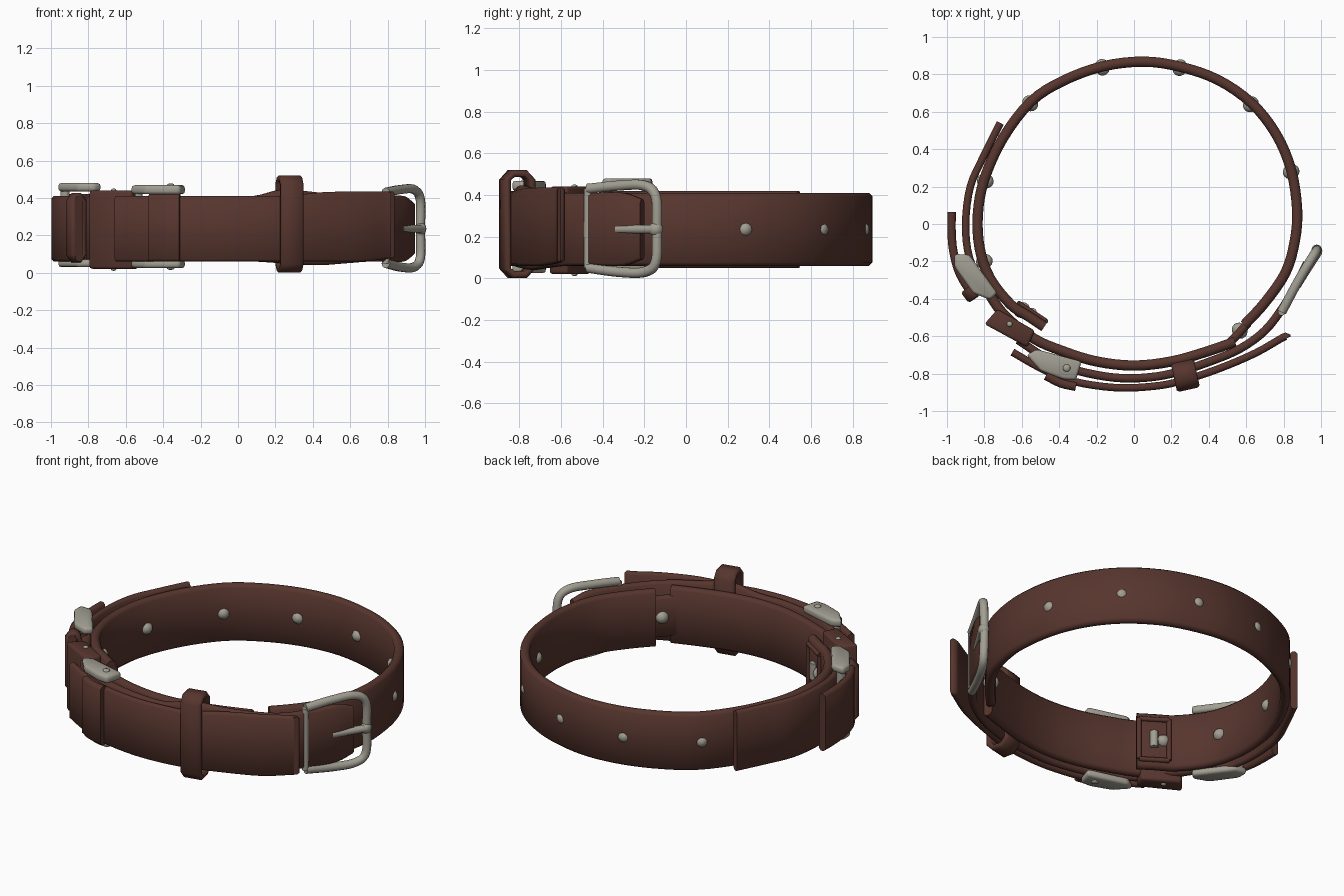
import bpy, bmesh, math
from mathutils import Vector

if "Cube" in bpy.data.objects:
    bpy.data.objects.remove(bpy.data.objects["Cube"])

def material(name, rgb):
    m = bpy.data.materials.new(name)
    m.diffuse_color = (*rgb, 1)
    m.use_nodes = True
    m.node_tree.nodes["Principled BSDF"].inputs["Base Color"].default_value = m.diffuse_color
    return m

LEATHER = material("brown leather", (0.095, 0.036, 0.027))
METAL = material("dull metal", (0.36, 0.345, 0.29))

def finish(name, bm, mat, angle=50):
    bmesh.ops.recalc_face_normals(bm, faces=bm.faces)
    me = bpy.data.meshes.new(name)
    bm.to_mesh(me)
    bm.free()
    me.materials.append(mat)
    ob = bpy.data.objects.new(name, me)
    bpy.context.collection.objects.link(ob)
    bpy.ops.object.select_all(action='DESELECT')
    ob.select_set(True)
    bpy.context.view_layer.objects.active = ob
    bpy.ops.object.shade_smooth_by_angle(angle=math.radians(angle))
    return ob

def spline(pts, steps, closed=False):
    """Catmull-Rom through equal-length tuples."""
    pts = [Vector(p) for p in pts]
    n = len(pts)
    get = (lambda i: pts[i % n]) if closed else (
        lambda i: pts[i] if 0 <= i < n else (2 * pts[0] - pts[1] if i < 0 else 2 * pts[-1] - pts[-2]))
    out = []
    for i in range(n if closed else n - 1):
        a, b, c, d = (get(i + k) for k in (-1, 0, 1, 2))
        for s in range(steps):
            t = s / steps
            out.append(0.5 * (2 * b + (c - a) * t + (2 * a - 5 * b + 4 * c - d) * t * t
                              + (3 * b - a - 3 * c + d) * t ** 3))
    if not closed:
        out.append(pts[-1])
    return out

def sweep(name, path, section, side, mat, closed=False):
    """Sweep section(i) -> [(across, along side)] on a path, side vector fixed."""
    bm = bmesh.new()
    n, rings = len(path), []
    for i, p in enumerate(path):
        a = path[(i - 1) % n] if closed or i else p
        b = path[(i + 1) % n] if closed or i < n - 1 else p
        w = Vector(side)
        nrm = (b - a).cross(w).normalized()
        rings.append([bm.verts.new(p + nrm * u + w * v) for u, v in section(i)])
    k = len(rings[0])
    for i in range(n if closed else n - 1):
        r, q = rings[i], rings[(i + 1) % n]
        for j in range(k):
            bm.faces.new((r[j], r[(j + 1) % k], q[(j + 1) % k], q[j]))
    if not closed:
        bm.faces.new(rings[0])
        bm.faces.new(rings[-1])
    return finish(name, bm, mat)

def band(t, h):
    """Strap cross-section: thickness t, half width h, chamfered corners."""
    u, c = t / 2, t * 0.3
    return [(u, c - h), (u, h - c), (u - c, h), (c - u, h), (-u, h - c), (-u, c - h), (c - u, -h), (u - c, -h)]

def strap(name, pts, thick=0.045, lo=0.06, hi=0.41, steps=4):
    """Upright strap along plan points (x, y) or (x, y, low, high)."""
    s = spline([p if len(p) == 4 else (*p, lo, hi) for p in pts], steps)
    path = [Vector((p[0], p[1], (p[2] + p[3]) / 2)) for p in s]
    return sweep(name, path, lambda i: band(thick, (s[i][3] - s[i][2]) / 2), (0, 0, 1), LEATHER)

def loop(name, centre, tangent, depth, lo, hi, width, thick=0.035):
    """Leather band wrapped round the strap."""
    t = Vector((*tangent, 0)).normalized()
    r = Vector((t.y, -t.x, 0))
    c = Vector((*centre, (lo + hi) / 2))
    d, h = (depth - thick) / 2, (hi - lo - thick) / 2
    k = 0.03
    corners = [(-d, k - h), (-d, h - k), (k - d, h), (d - k, h), (d, h - k), (d, k - h), (d - k, -h), (k - d, -h)]
    path = [c + r * u + Vector((0, 0, v)) for u, v in corners]
    return sweep(name, path, lambda i: band(thick, width / 2), t, LEATHER, True)

def prism(name, plan, lo, hi, mat, bevel=0.015):
    bm = bmesh.new()
    f = bm.faces.new([bm.verts.new((x, y, lo)) for x, y in plan])
    up = bmesh.ops.extrude_face_region(bm, geom=[f])['geom']
    bmesh.ops.translate(bm, vec=(0, 0, hi - lo), verts=[g for g in up if isinstance(g, bmesh.types.BMVert)])
    bmesh.ops.bevel(bm, geom=bm.edges[:], offset=bevel, segments=2, affect='EDGES', profile=0.5)
    return finish(name, bm, mat)

def tube(name, pts, radius, steps=5, closed=False):
    cu = bpy.data.curves.new(name, 'CURVE')
    cu.dimensions = '3D'
    cu.bevel_depth, cu.bevel_resolution, cu.use_fill_caps = radius, 3, True
    path = spline(pts, steps, closed)
    sp = cu.splines.new('POLY')
    sp.points.add(len(path) - 1)
    sp.use_cyclic_u = closed
    for q, p in zip(sp.points, path):
        q.co = (*p, 1)
    tmp = bpy.data.objects.new(name + "_path", cu)
    bpy.context.collection.objects.link(tmp)
    me = bpy.data.meshes.new_from_object(tmp.evaluated_get(bpy.context.evaluated_depsgraph_get()))
    bpy.data.objects.remove(tmp)
    bm = bmesh.new()
    bm.from_mesh(me)
    return finish(name, bm, METAL)

def rivet(name, pos, normal, radius=0.04, depth=0.045):
    bm = bmesh.new()
    bmesh.ops.create_uvsphere(bm, u_segments=16, v_segments=8, radius=1)
    q = Vector(normal).to_track_quat('Z', 'Y')
    for v in bm.verts:
        v.co = q @ Vector((v.co.x * radius, v.co.y * radius, v.co.z * depth)) + Vector(pos)
    return finish(name, bm, METAL, 80)

# main strap round the back, and its inner lining at the front
strap("main_strap", [(0.59, -0.54), (0.70, -0.42), (0.81, -0.26), (0.86, -0.09), (0.872, 0.08), (0.84, 0.29),
                     (0.76, 0.48), (0.63, 0.645), (0.45, 0.77), (0.25, 0.84), (0.05, 0.868), (-0.17, 0.842),
                     (-0.38, 0.765), (-0.55, 0.655), (-0.70, 0.46), (-0.80, 0.24), (-0.835, 0.05),
                     (-0.825, -0.13), (-0.77, -0.29), (-0.66, -0.43), (-0.57, -0.49), (-0.48, -0.55)], 0.055)
strap("inner_front_strap", [(-0.80, -0.33), (-0.70, -0.48), (-0.54, -0.61), (-0.38, -0.68), (-0.2, -0.735),
                            (0, -0.757), (0.2, -0.735), (0.38, -0.685), (0.54, -0.63)], 0.055)
strap("gap_tab", [(0.50, -0.645), (0.555, -0.59), (0.61, -0.53)], 0.045, 0.11, 0.36)

# layered front straps
strap("middle_front_strap", [(-0.62, -0.62), (-0.45, -0.73), (-0.3, -0.785), (-0.1, -0.822), (0.08, -0.82, 0.06, 0.41),
                             (0.24, -0.79, 0.05, 0.445), (0.42, -0.73, 0.04, 0.43), (0.57, -0.665, 0.05, 0.42),
                             (0.70, -0.57), (0.80, -0.44), (0.88, -0.30), (0.925, -0.21, 0.09, 0.38)])
strap("outer_front_strap", [(-0.65, -0.685), (-0.5, -0.77), (-0.33, -0.84), (-0.1, -0.875), (0.1, -0.868),
                            (0.25, -0.84), (0.45, -0.775, 0.06, 0.43), (0.65, -0.69, 0.06, 0.435),
                            (0.80, -0.605, 0.075, 0.435), (0.82, -0.61, 0.08, 0.435)], 0.04)
strap("front_buckle_fold", [(-0.47, -0.81), (-0.39, -0.85), (-0.31, -0.868)], 0.05, 0.06, 0.42)

# left side straps
strap("left_outer_strap", [(-0.715, 0.54), (-0.80, 0.37), (-0.875, 0.2), (-0.90, 0.0), (-0.88, -0.18), (-0.80, -0.36)],
      0.04, 0.05, 0.42)
strap("left_tab", [(-0.975, 0.065), (-0.975, -0.05), (-0.965, -0.15), (-0.93, -0.27), (-0.85, -0.40)], 0.045)

# keepers
loop("front_keeper", (0.275, -0.81), (1, 0.22), 0.155, 0.0, 0.52, 0.125)
loop("left_keeper", (-0.865, -0.365), (0.6, -0.8), 0.10, 0.05, 0.43, 0.07)
prism("corner_keeper", [(-0.80, -0.535), (-0.73, -0.455), (-0.53, -0.57), (-0.57, -0.66)], 0.02, 0.44, LEATHER)
for z in (0.02, 0.44):
    rivet("corner_keeper_rivet", (-0.665, -0.535, z), (0, 0, 1), 0.015, 0.01)

# stitched frame and metal stud on the inner tail
T, N = Vector((0.83, -0.55, 0)), Vector((0.55, 0.83, 0))
mid = Vector((-0.56, -0.497, 0.235)) + N * 0.03
frame = [mid + T * a + Vector((0, 0, b)) for a, b in ((-.085, -.13), (.085, -.13), (.085, .13), (-.085, .13))]
for a, b in zip(frame, frame[1:] + frame[:1]):
    bar = tube("tail_frame_bar", [a, b], 0.014, 1)
    bar.data.materials[0] = LEATHER
tube("tail_stud", [mid + Vector((0, 0, -0.05)), mid + Vector((0, 0, 0.05))], 0.024, 1)

# right buckle: rounded frame, hinge bar and tongue
tube("right_buckle_frame", [(0.79, -0.47, 0.43), (0.87, -0.32, 0.445), (0.94, -0.20, 0.445), (0.975, -0.145, 0.39),
                            (0.975, -0.14, 0.235), (0.975, -0.145, 0.08), (0.94, -0.20, 0.03), (0.87, -0.32, 0.03),
                            (0.79, -0.47, 0.05)], 0.025)
tube("right_buckle_bar", [(0.79, -0.47, 0.05), (0.79, -0.47, 0.43)], 0.02, 1)
tube("right_buckle_tongue", [(0.87, -0.33, 0.235), (0.93, -0.235, 0.235), (0.985, -0.15, 0.235)], 0.022)
rivet("tongue_tip", (0.977, -0.145, 0.235), (1, 0, 0), 0.035, 0.03)

# two side-plate buckles on the left and front
left_plan = [(-0.96, -0.16), (-0.88, -0.165), (-0.73, -0.37), (-0.77, -0.405), (-0.86, -0.37), (-0.96, -0.23)]
front_plan = [(-0.575, -0.70), (-0.52, -0.67), (-0.28, -0.735), (-0.31, -0.835), (-0.38, -0.83), (-0.5, -0.785)]
for lo, hi in ((0.03, 0.07), (0.435, 0.48)):
    prism("left_buckle_arm", left_plan, lo, hi, METAL)
for lo, hi in ((0.025, 0.068), (0.42, 0.468)):
    prism("front_buckle_arm", front_plan, lo, hi, METAL)
    rivet("front_buckle_pin", (-0.36, -0.77, lo if lo < 0.1 else hi), (0, 0, 1), 0.02, 0.01)
tube("left_buckle_bar", [(-0.925, -0.19, 0.05), (-0.925, -0.19, 0.46)], 0.025, 1)
tube("front_buckle_bar", [(-0.53, -0.71, 0.05), (-0.53, -0.71, 0.445)], 0.02, 1)

# rivets through the strap
for x, y in ((-0.17, 0.838), (0.245, 0.836), (0.625, 0.64), (0.84, 0.28), (-0.555, 0.645), (-0.795, 0.23),
             (-0.80, -0.20), (-0.60, -0.46), (0.565, -0.57)):
    rivet("strap_rivet", (x, y, 0.235), (x - 0.02, y - 0.04, 0))
